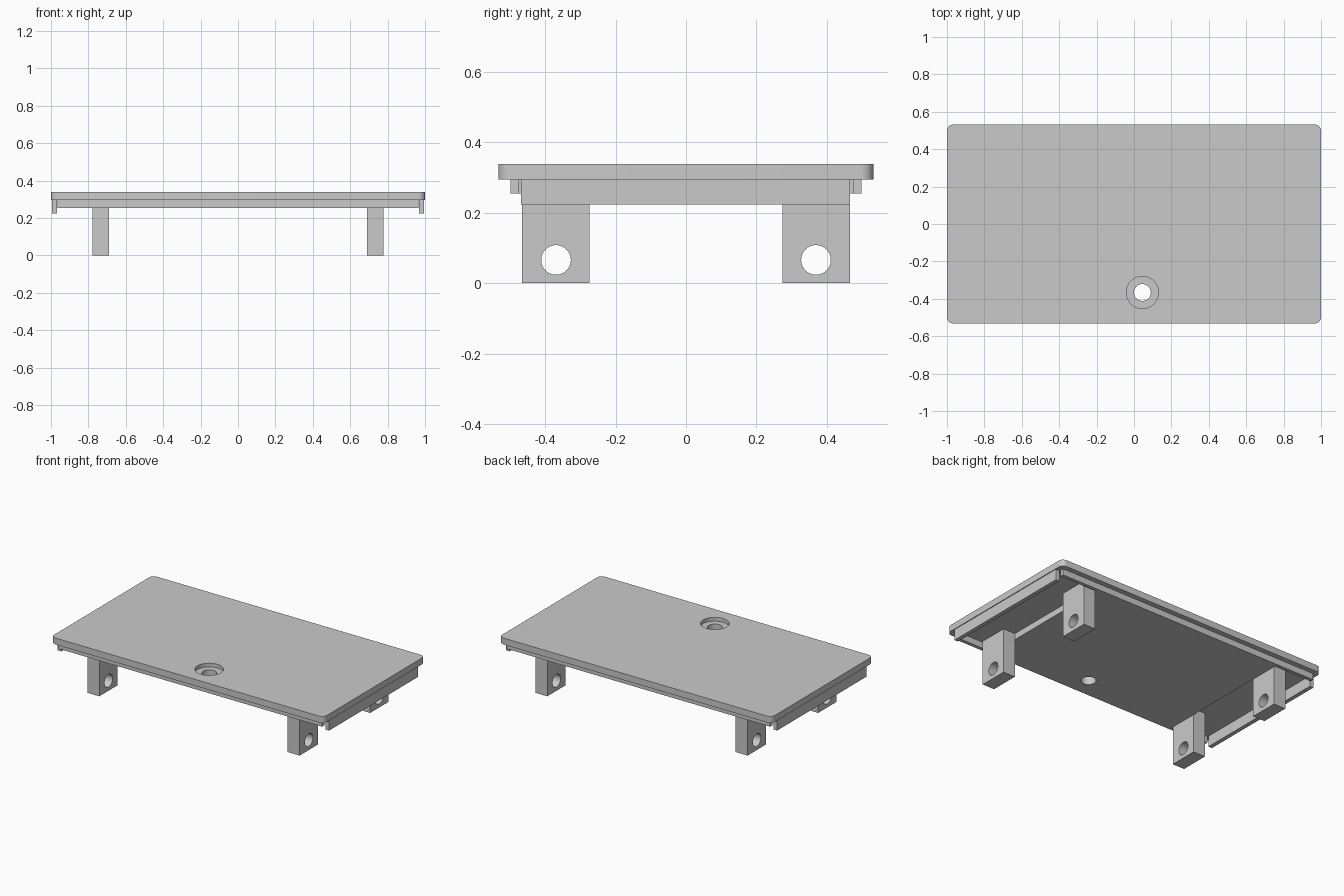
import bpy
import bmesh
import math

if "Cube" in bpy.data.objects:
    bpy.data.objects.remove(bpy.data.objects["Cube"])

grey = bpy.data.materials.new("light grey")
grey.diffuse_color = (0.59, 0.59, 0.59, 1)
grey.use_nodes = True
grey.node_tree.nodes["Principled BSDF"].inputs["Base Color"].default_value = grey.diffuse_color


def box(name, x0, x1, y0, y1, z0, z1, corner=0.0):
    """Box from its limits, with optional rounding of the upright edges."""
    bm = bmesh.new()
    bmesh.ops.create_cube(bm, size=1)
    for v in bm.verts:
        v.co = (x1 if v.co.x > 0 else x0,
                y1 if v.co.y > 0 else y0,
                z1 if v.co.z > 0 else z0)
    if corner:
        upright = [e for e in bm.edges
                   if abs(e.verts[0].co.z - e.verts[1].co.z) > 1e-4]
        bmesh.ops.bevel(bm, geom=upright, offset=corner, segments=8,
                        profile=0.5, affect='EDGES')
    mesh = bpy.data.meshes.new(name)
    bm.to_mesh(mesh)
    bm.free()
    obj = bpy.data.objects.new(name, mesh)
    bpy.context.collection.objects.link(obj)
    mesh.materials.append(grey)
    return obj


def select(obj):
    bpy.ops.object.select_all(action='DESELECT')
    obj.select_set(True)
    bpy.context.view_layer.objects.active = obj


def combine(obj, other, operation):
    """Apply a boolean with another object, then remove that object."""
    mod = obj.modifiers.new("combine", 'BOOLEAN')
    mod.operation = operation
    mod.solver = 'EXACT'
    mod.object = other
    select(obj)
    bpy.ops.object.modifier_apply(modifier=mod.name)
    bpy.data.objects.remove(other)


def drill(obj, center, radius, depth, rotation=(0, 0, 0)):
    """Cut a round hole."""
    bpy.ops.mesh.primitive_cylinder_add(vertices=48, radius=radius, depth=depth,
                                        location=center, rotation=rotation)
    cutter = bpy.context.object
    cutter.hide_render = True
    cutter.data.materials.append(grey)
    combine(obj, cutter, 'DIFFERENCE')


def smooth(obj):
    select(obj)
    bpy.ops.object.shade_smooth_by_angle(angle=math.radians(30))


TOP, UNDER, STEP = 0.338, 0.295, 0.254

# Lid plate, thickened underneath between the legs
lid = box("lid_plate", -1, 1, -0.532, 0.532, UNDER, TOP, corner=0.035)
slab = box("lid_core", -0.691, 0.691, -0.498, 0.498, STEP, UNDER + 0.01)
combine(lid, slab, 'UNION')

# Counterbored hole near the front
drill(lid, (0.045, -0.366, TOP), 0.086, 0.05)
drill(lid, (0.045, -0.366, TOP), 0.045, 0.4)
smooth(lid)

for sx, side in ((-1, "left"), (1, "right")):
    # Deep locating rim along each short side
    xs = sorted((sx * 0.968, sx * 0.995))
    box(f"{side}_rim", *xs, -0.468, 0.466, 0.224, UNDER)

    for sy, end in ((-1, "front"), (1, "back")):
        # Legs beside the core, each with a round cross hole
        xs = sorted((sx * 0.691, sx * 0.778))
        ys = sorted((sy * 0.274, sy * 0.466))
        leg = box(f"{end}_{side}_leg", *xs, *ys, 0, UNDER)
        drill(leg, (sx * 0.735, sy * 0.369, 0.066), 0.042, 0.3,
              (0, math.pi / 2, 0))
        smooth(leg)

        # Shallow rim continuing the core's long edge to the corner
        xs = sorted((sx * 0.691, sx * 0.966))
        ys = sorted((sy * 0.475, sy * 0.498))
        box(f"{end}_{side}_edge_rim", *xs, *ys, STEP, UNDER)
